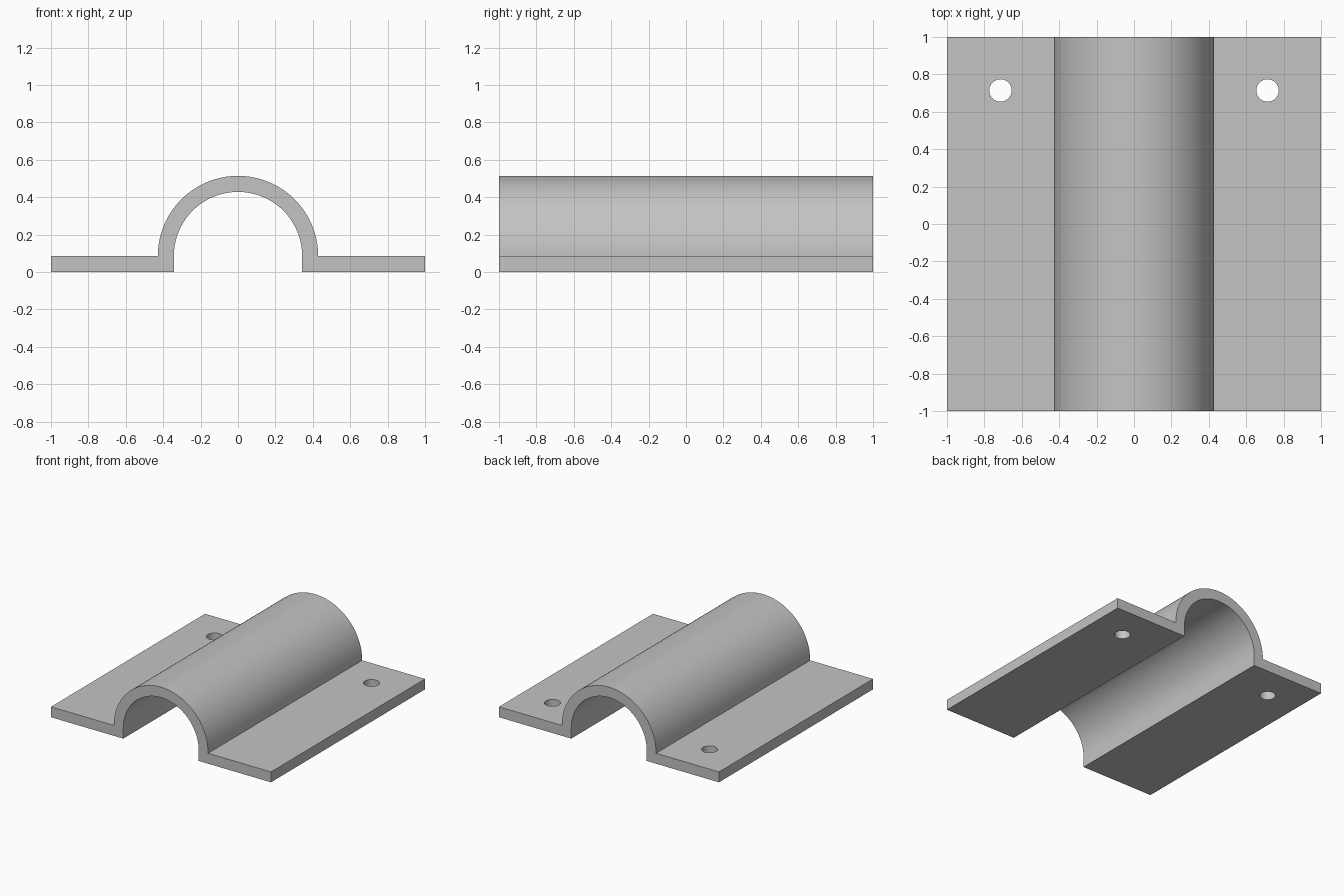
import bpy
import bmesh
from math import pi, cos, sin, radians

cube = bpy.data.objects.get("Cube")
if cube:
    bpy.data.objects.remove(cube, do_unlink=True)

HALF = 1.0          # half width and half length
THICK = 0.0857      # sheet thickness
R_OUT, R_IN = 0.4286, 0.3429
HOLE_POS, HOLE_R = 0.714, 0.06
STEPS = 64

grey = bpy.data.materials.new("light grey")
grey.use_nodes = True
colour = (0.55, 0.55, 0.55, 1)
grey.diffuse_color = colour
grey.node_tree.nodes["Principled BSDF"].inputs["Base Color"].default_value = colour


def arc(radius):
    """Half circle from +x over the top to -x, sitting on the flange top."""
    return [(radius * cos(pi * i / STEPS), THICK + radius * sin(pi * i / STEPS))
            for i in range(STEPS + 1)]


def finish(name, bm):
    bmesh.ops.recalc_face_normals(bm, faces=bm.faces)
    mesh = bpy.data.meshes.new(name)
    bm.to_mesh(mesh)
    bm.free()
    mesh.materials.append(grey)
    obj = bpy.data.objects.new(name, mesh)
    bpy.context.collection.objects.link(obj)
    return obj


# Saddle bracket: one hat-shaped profile extruded along y
profile = ([(HALF, 0), (HALF, THICK)] + arc(R_OUT) + [(-HALF, THICK), (-HALF, 0), (-R_IN, 0)]
           + arc(R_IN)[::-1] + [(R_IN, 0)])
bm = bmesh.new()
face = bm.faces.new([bm.verts.new((x, -HALF, z)) for x, z in profile])
result = bmesh.ops.extrude_face_region(bm, geom=[face], use_keep_orig=True)
moved = [v for v in result["geom"] if isinstance(v, bmesh.types.BMVert)]
bmesh.ops.translate(bm, verts=moved, vec=(0, 2 * HALF, 0))
bracket = finish("saddle_bracket", bm)

# Screw holes through both flanges near the back
for side, label in ((1, "left"), (-1, "right")):
    bm = bmesh.new()
    bmesh.ops.create_cone(bm, cap_ends=True, segments=48, radius1=HOLE_R, radius2=HOLE_R, depth=0.4)
    cutter = finish(label + "_hole_cutter", bm)
    cutter.location = (side * HOLE_POS, HOLE_POS, THICK / 2)
    cutter.hide_render = True
    cutter.hide_viewport = True
    cut = bracket.modifiers.new(label + "_hole", "BOOLEAN")
    cut.operation = "DIFFERENCE"
    cut.solver = "EXACT"
    cut.object = cutter

# Apply the cuts, then smooth the curved walls
bpy.context.view_layer.objects.active = bracket
bracket.select_set(True)
for name in [m.name for m in bracket.modifiers]:
    bpy.ops.object.modifier_apply(modifier=name)
for obj in [o for o in bpy.data.objects if o.name.endswith("_hole_cutter")]:
    bpy.data.objects.remove(obj, do_unlink=True)
bpy.ops.object.shade_smooth_by_angle(angle=radians(30))
